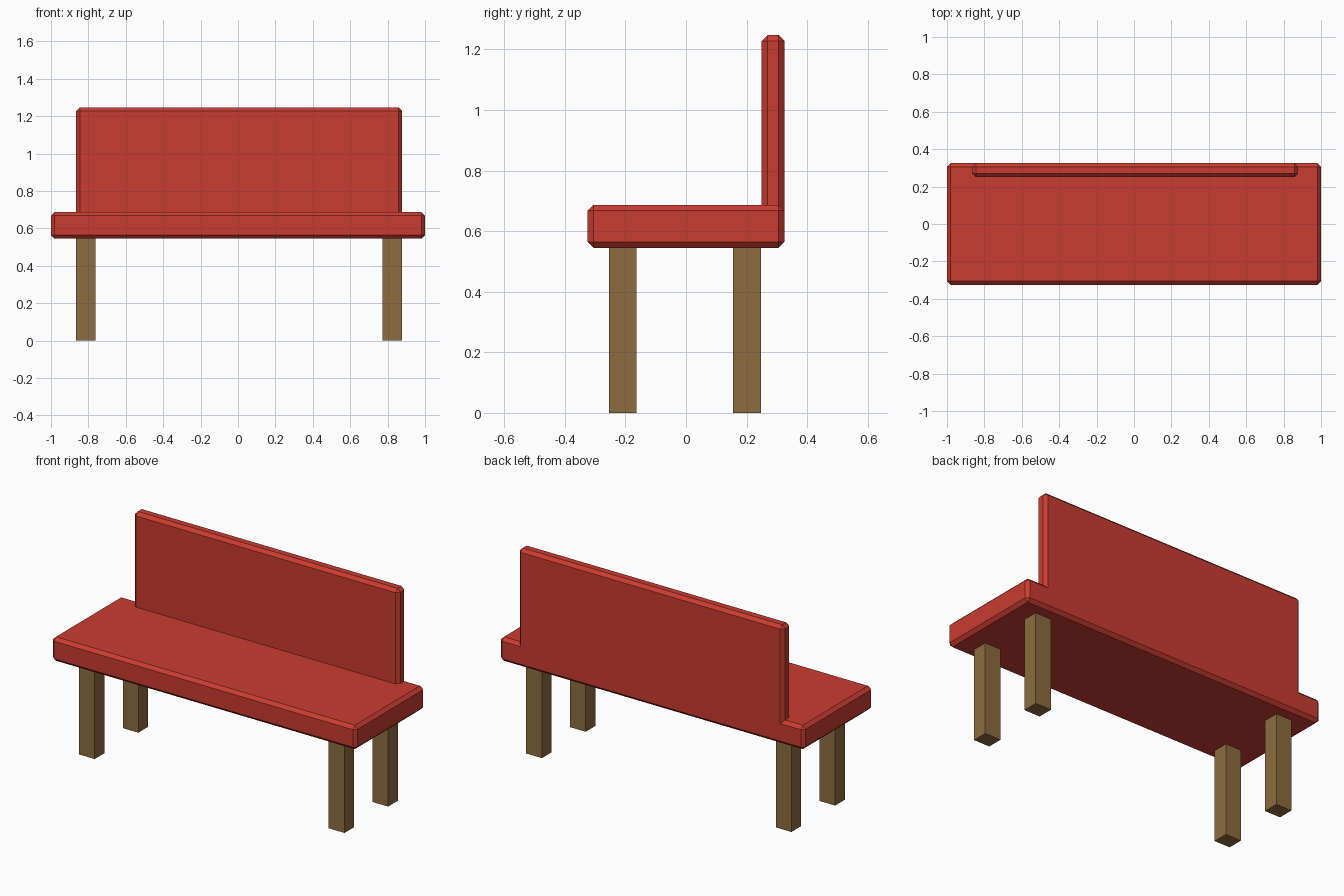
import bpy
import bmesh

if "Cube" in bpy.data.objects:
    bpy.data.objects.remove(bpy.data.objects["Cube"])


def material(name, rgb):
    m = bpy.data.materials.new(name)
    m.diffuse_color = (*rgb, 1)
    m.use_nodes = True
    m.node_tree.nodes["Principled BSDF"].inputs["Base Color"].default_value = m.diffuse_color
    return m


def box(name, lo, hi, mat, bevel=0):
    """Box between two corners, optionally with flat chamfered edges."""
    bm = bmesh.new()
    bmesh.ops.create_cube(bm, size=1)
    for v in bm.verts:
        v.co = [hi[i] if v.co[i] > 0 else lo[i] for i in range(3)]
    if bevel:
        bmesh.ops.bevel(bm, geom=bm.edges[:], offset=bevel, segments=1,
                        profile=0.5, affect='EDGES')
    mesh = bpy.data.meshes.new(name)
    bm.to_mesh(mesh)
    bm.free()
    mesh.materials.append(mat)
    obj = bpy.data.objects.new(name, mesh)
    bpy.context.collection.objects.link(obj)
    return obj


red = material("red_paint", (0.59, 0.045, 0.03))
wood = material("wood", (0.27, 0.15, 0.05))

# Seat slab with the backrest merged flush into its rear edge
seat = box("seat_and_backrest", (-1, -0.325, 0.545), (1, 0.325, 0.687), red, 0.019)
back = box("backrest_helper", (-0.865, 0.25, 0.59), (0.877, 0.325, 1.247), red, 0.019)
back.hide_render = True
back.hide_viewport = True
join = seat.modifiers.new("merge_backrest", 'BOOLEAN')
join.operation = 'UNION'
join.solver = 'EXACT'
join.object = back

# Four square legs
for side, x0, x1 in (("left", -0.865, -0.763), ("right", 0.773, 0.877)):
    for end, y0, y1 in (("front", -0.254, -0.163), ("back", 0.155, 0.247)):
        box(f"{end}_{side}_leg", (x0, y0, 0), (x1, y1, 0.555), wood)
